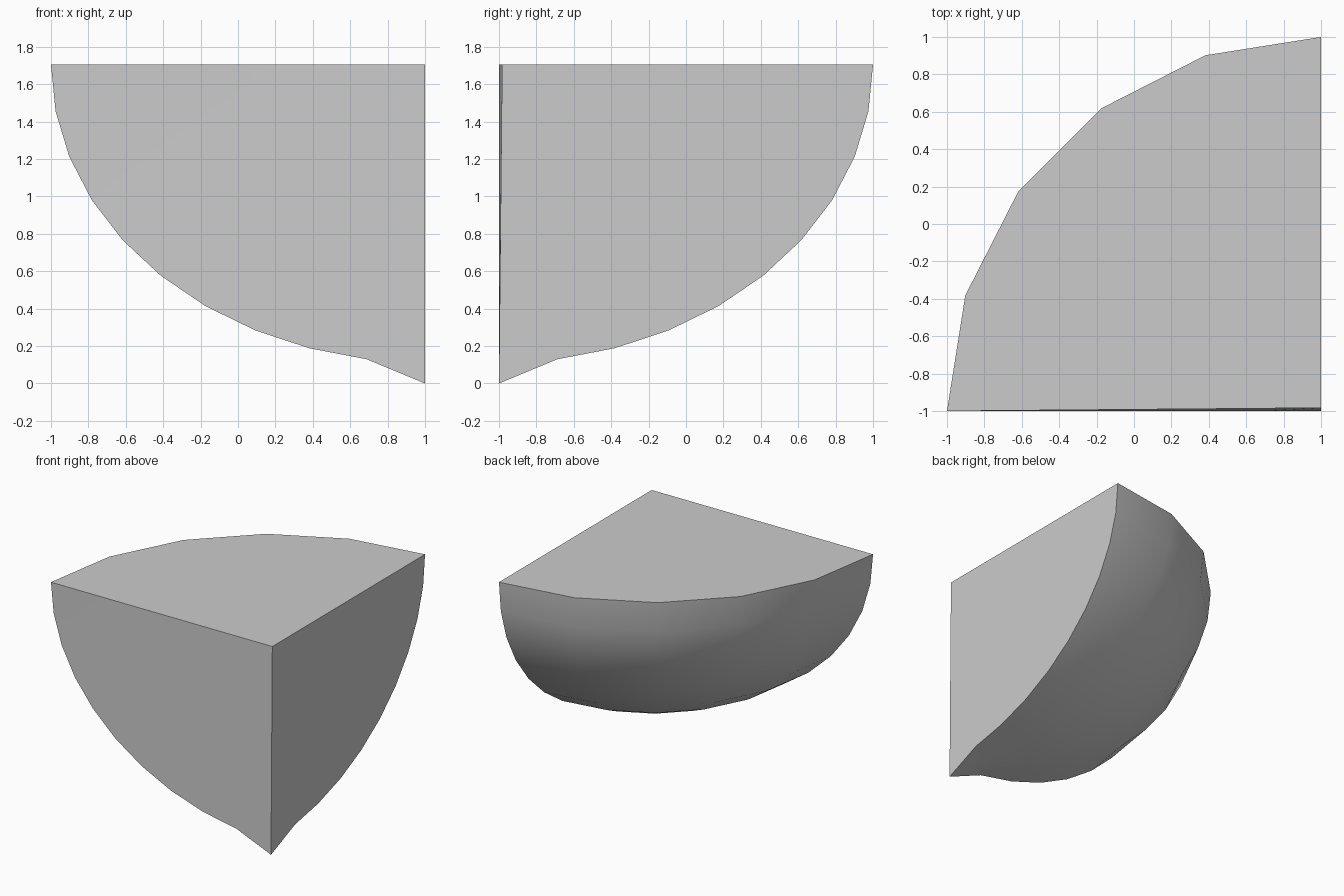
import bpy, bmesh
from math import cos, sin, radians

if "Cube" in bpy.data.objects:
    bpy.data.objects.remove(bpy.data.objects["Cube"])

R, DEPTH, TOP = 2.0, 1.595, 1.705   # plan radius, bowl depth, rim height
SEGS, RINGS = 5, 10                 # steps around the quarter, steps rim to tip

bm = bmesh.new()

# Curved shell: a quarter of a squashed hemisphere around the axis (1, -1)
rings = []
for k in range(RINGS):
    a = radians(90 * k / RINGS)
    r, z = R * cos(a), TOP - DEPTH * sin(a)
    ring = []
    for s in range(SEGS + 1):
        t = radians(90 * s / SEGS)
        ring.append(bm.verts.new((1 - r * cos(t), -1 + r * sin(t), z)))
    rings.append(ring)
tip = bm.verts.new((1, -1, 0))      # pole drawn down to a point
corner = bm.verts.new((1, -0.983, TOP))

for upper, lower in zip(rings, rings[1:] + [[tip] * (SEGS + 1)]):
    for s in range(SEGS):
        quad = [upper[s], lower[s], lower[s + 1], upper[s + 1]]
        bm.faces.new(list(dict.fromkeys(quad)))

# Flat lid
bm.faces.new([corner] + rings[0])

# Two walls, fanned from the slightly set-back top corner
for side in (0, -1):
    edge = [ring[side] for ring in rings] + [tip]
    for a, b in zip(edge, edge[1:]):
        bm.faces.new((corner, a, b))

bmesh.ops.recalc_face_normals(bm, faces=bm.faces)
mesh = bpy.data.meshes.new("bowl_wedge")
bm.to_mesh(mesh)
bm.free()

obj = bpy.data.objects.new("bowl_wedge", mesh)
bpy.context.collection.objects.link(obj)
bpy.context.view_layer.objects.active = obj
obj.select_set(True)
bpy.ops.object.shade_smooth_by_angle(angle=radians(40))
